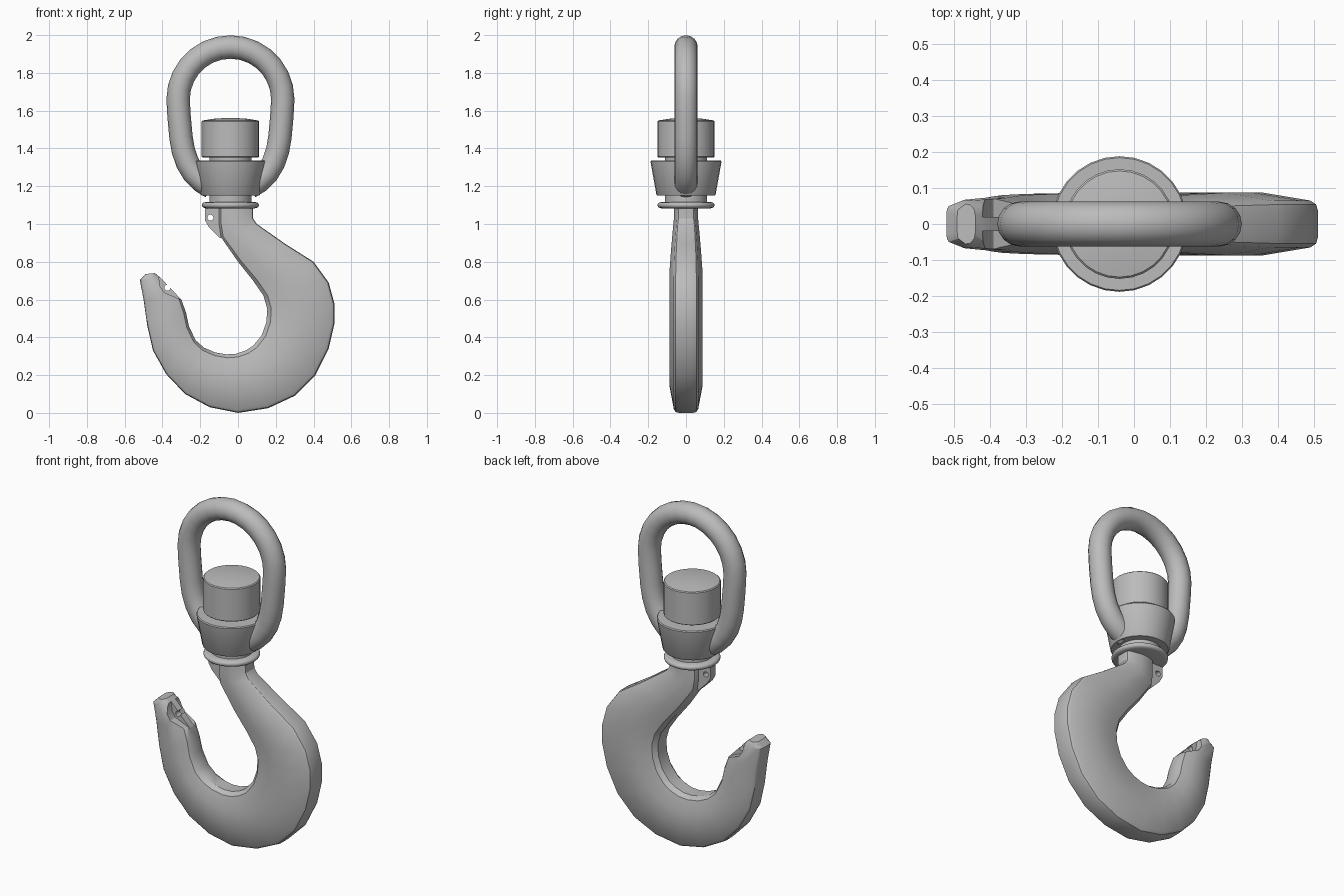
import bpy, bmesh, math
from mathutils import Vector

cube = bpy.data.objects.get("Cube")
if cube:
    bpy.data.objects.remove(cube, do_unlink=True)

steel = bpy.data.materials.new("steel grey")
steel.use_nodes = True
GREY = (0.5, 0.5, 0.5, 1.0)
steel.diffuse_color = GREY
steel.node_tree.nodes["Principled BSDF"].inputs["Base Color"].default_value = GREY

AXIS_X = -0.04  # swivel axis


def smooth(mesh, degrees=32):
    mesh.shade_smooth()
    mesh.set_sharp_from_angle(angle=math.radians(degrees))


def loft(name, rings):
    """Skin a list of equal-length closed rings and cap both ends."""
    bm = bmesh.new()
    loops = [[bm.verts.new(p) for p in ring] for ring in rings]
    count = len(loops[0])
    for a, b in zip(loops, loops[1:]):
        for i in range(count):
            j = (i + 1) % count
            bm.faces.new((a[i], a[j], b[j], b[i]))
    bm.faces.new(loops[0])
    bm.faces.new(loops[-1])
    bmesh.ops.recalc_face_normals(bm, faces=bm.faces)
    mesh = bpy.data.meshes.new(name)
    bm.to_mesh(mesh)
    bm.free()
    mesh.materials.append(steel)
    smooth(mesh)
    obj = bpy.data.objects.new(name, mesh)
    bpy.context.collection.objects.link(obj)
    return obj


def circle(radius, sides):
    for i in range(sides):
        angle = math.tau * i / sides
        yield radius * math.cos(angle), radius * math.sin(angle)


def lathe(name, profile, sides=28):
    """Turn (radius, height) points about the swivel axis."""
    return loft(name, [[(AXIS_X + u, v, z) for u, v in circle(r, sides)]
                       for r, z in profile])


def plate(name, outline, y0, y1):
    """Extrude an (x, z) outline between two depths."""
    return loft(name, [[(x, y, z) for x, z in outline] for y in (y0, y1)])


def pin(name, x, z, radius):
    return plate(name, [(x + u, z + v) for u, v in circle(radius, 12)], -0.2, 0.2)


def cut(obj, cutters):
    """Subtract the cutters for good, then remove them."""
    for cutter in cutters:
        cutter.hide_render = True
        mod = obj.modifiers.new("cut", 'BOOLEAN')
        mod.operation = 'DIFFERENCE'
        mod.solver = 'EXACT'
        mod.object = cutter
    graph = bpy.context.evaluated_depsgraph_get()
    mesh = bpy.data.meshes.new_from_object(obj.evaluated_get(graph))
    obj.modifiers.clear()
    obj.data = mesh
    smooth(mesh)
    for cutter in cutters:
        bpy.data.objects.remove(cutter, do_unlink=True)


# Hook body: outer x, z, inner x, z, half thickness, from neck to tip
stations = [
    (.08, 1.09, -.10, 1.09, .062), (.08, 1.03, -.10, 1.0, .065),
    (.10, 1.0, -.09, .93, .07), (.25, .895, 0, .80, .08),
    (.40, .80, .08, .70, .087), (.48, .69, .135, .62, .088),
    (.51, .58, .155, .55, .088), (.51, .47, .15, .48, .088),
    (.48, .34, .125, .41, .088), (.41, .20, .08, .355, .088),
    (.30, .09, .04, .33, .088), (.16, .025, -.01, .313, .088),
    (0, 0, -.06, .31, .087), (-.15, .03, -.12, .32, .086),
    (-.28, .10, -.18, .345, .085), (-.38, .205, -.225, .385, .083),
    (-.45, .33, -.26, .46, .08), (-.48, .46, -.275, .53, .077),
    (-.50, .60, -.30, .60, .073), (-.52, .705, -.41, .715, .067),
    (-.49, .735, -.44, .74, .055),
]
# Cross-section: position from inner to outer edge, share of thickness
half = [(0, .45), (.06, .74), (.3, .98), (.55, 1), (.94, .74), (.985, .62), (1, .42)]
section = half + [(t, -w) for t, w in reversed(half)]

rings = []
for ox, oz, ix, iz, h in stations:
    rings.append([(ix + (ox - ix) * t, h * w, iz + (oz - iz) * t) for t, w in section])
hook = loft("hook", rings)

# Latch seat near the tip: pockets either side of a thin drilled web
pocket = [(-.425, .76), (-.412, .67), (-.39, .637), (-.29, .595), (-.2, .7)]
cut(hook, [plate("pocket_cutter", pocket, side * .02, side * .2) for side in (-1, 1)]
    + [pin("tip_hole_cutter", -.374, .663, .016)])

# Drilled latch lug on the neck
lug = plate("latch_lug", [(-.175, 1.095), (-.175, 1.02), (-.155, .985),
                          (-.095, .925), (-.05, .95), (-.05, 1.095)], -.025, .025)
cut(lug, [pin("lug_hole_cutter", -.146, 1.034, .016)])

# Swivel stack
flange = [(.13, 1.083)]
for i in range(7):
    a = math.pi * (i / 6 - .5)
    flange.append((.136 + .015 * math.cos(a), 1.1 + .015 * math.sin(a)))
lathe("neck_flange", flange + [(.13, 1.117)])
lathe("swivel_pin", [(.112, 1.1), (.112, 1.4)])
lathe("swivel_collar", [(.152, 1.15), (.157, 1.157), (.188, 1.33), (.184, 1.336)])
lathe("swivel_cap", [(.148, 1.353), (.152, 1.357), (.152, 1.543),
                     (.147, 1.548), (.09, 1.557), (.03, 1.561)])

# Lifting link: straight legs curving in to the collar, round bow on top
leg = [(.10, 1.195), (.15, 1.225), (.195, 1.27), (.228, 1.325),
       (.25, 1.39), (.262, 1.46), (.272, 1.57)]
bow = [(.277 * math.cos(math.pi * i / 14), 1.66 + .277 * math.sin(math.pi * i / 14))
       for i in range(15)]
path = [Vector((x, 0, z)) for x, z in
        leg + bow + [(-x, z) for x, z in reversed(leg)]]
depth = Vector((0, 1, 0))
rings = []
for i, p in enumerate(path):
    tangent = (path[min(i + 1, len(path) - 1)] - path[max(i - 1, 0)]).normalized()
    across = tangent.cross(depth)
    centre = p + Vector((AXIS_X, 0, 0))
    rings.append([centre + across * u + depth * v for u, v in circle(.062, 16)])
loft("lifting_link", rings)
